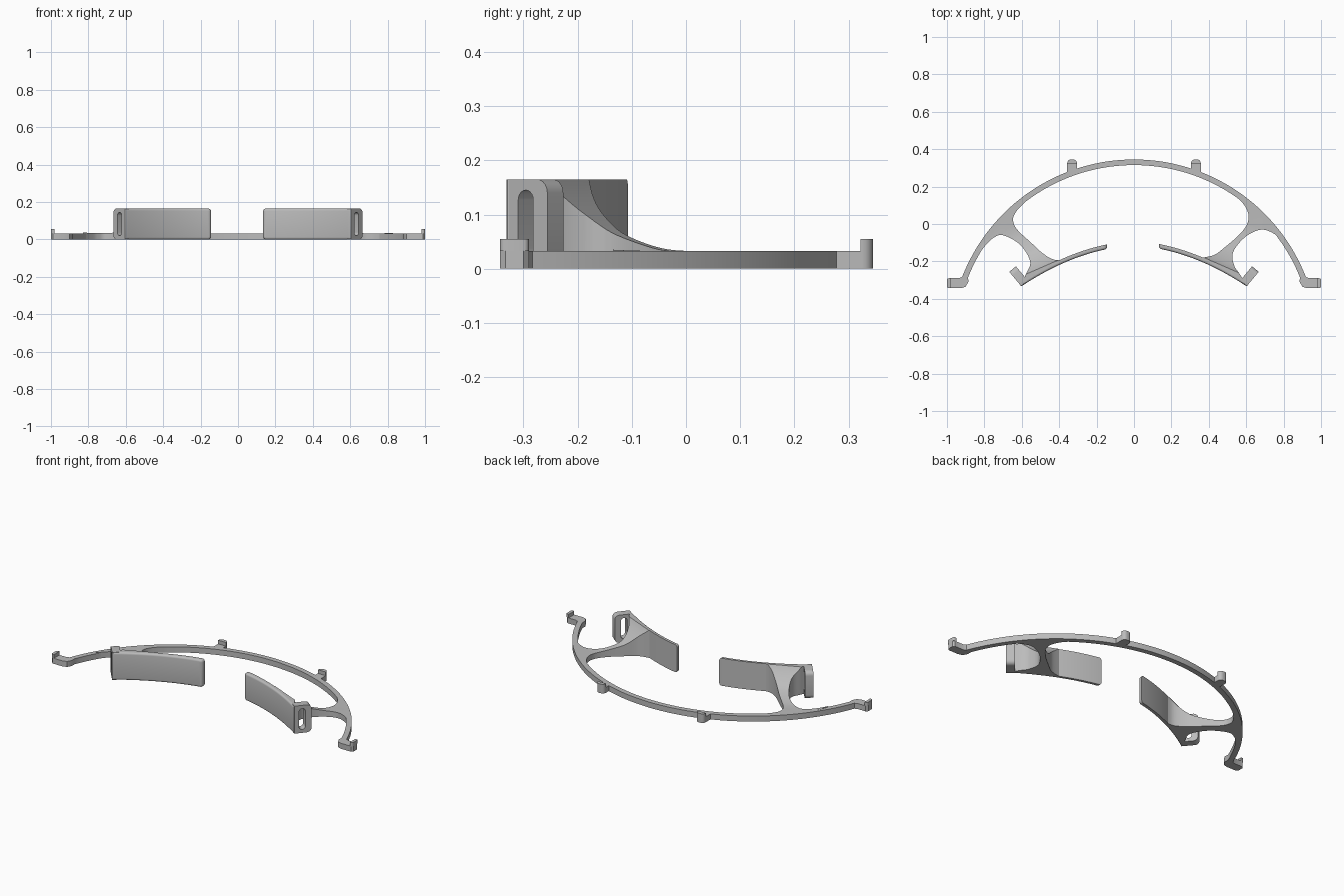
import bpy, bmesh, math
from mathutils import Vector, Matrix

if "Cube" in bpy.data.objects:
    bpy.data.objects.remove(bpy.data.objects["Cube"], do_unlink=True)

grey = bpy.data.materials.new("plain grey")
grey.use_nodes = True
colour = (0.5, 0.5, 0.5, 1)
grey.diffuse_color = colour
grey.node_tree.nodes["Principled BSDF"].inputs["Base Color"].default_value = colour

BAND_Z, HOOK_Z, TOP_Z = 0.033, 0.055, 0.165
ARC_Y, ARC_R = -0.641, 0.986      # centre and outer radius of the band


def finish(name, bm, side=1):
    """Mirror if needed, fix normals and make a smooth-by-angle object."""
    bmesh.ops.scale(bm, vec=(side, 1, 1), verts=bm.verts)
    bmesh.ops.recalc_face_normals(bm, faces=bm.faces)
    mesh = bpy.data.meshes.new(name)
    bm.to_mesh(mesh)
    bm.free()
    mesh.materials.append(grey)
    obj = bpy.data.objects.new(name, mesh)
    bpy.context.collection.objects.link(obj)
    bpy.ops.object.select_all(action='DESELECT')
    obj.select_set(True)
    bpy.context.view_layer.objects.active = obj
    bpy.ops.object.shade_smooth_by_angle(angle=math.radians(32))


def flat(points):
    bm = bmesh.new()
    face = bm.faces.new([bm.verts.new((x, y, 0)) for x, y in points])
    face.normal_update()          # the concave fill needs a valid normal
    bmesh.ops.triangulate(bm, faces=[face])
    return bm


def raise_top(bm, height):
    """Extrude the flat outline upward; height is a function of position."""
    out = bmesh.ops.extrude_face_region(bm, geom=bm.faces[:], use_keep_orig=True)
    for v in out["geom"]:
        if isinstance(v, bmesh.types.BMVert):
            v.co.z = height(v.co)


def prism(name, points, z0, z1, side=1):
    bm = flat(points)
    raise_top(bm, lambda co: z1 - z0)
    bmesh.ops.translate(bm, vec=(0, 0, z0), verts=bm.verts)
    finish(name, bm, side)


def rounded(x0, x1, y0, y1, radii, n=5):
    """Rounded rectangle; radii go anticlockwise from the low corner."""
    pts = []
    corners = ((x0, y0, 1, 1), (x1, y0, -1, 1), (x1, y1, -1, -1), (x0, y1, 1, -1))
    for i, (x, y, sx, sy) in enumerate(corners):
        r = radii[i]
        for k in range(n + 1 if r else 1):
            a = math.pi * (1 + i / 2 + k / n / 2)
            pts.append((x + sx * r + r * math.cos(a), y + sy * r + r * math.sin(a)))
    return pts


def arc(r, a0, a1, n):
    angles = [math.radians(a0 + (a1 - a0) * i / n) for i in range(n + 1)]
    return [(r * math.cos(a), ARC_Y + r * math.sin(a)) for a in angles]


def spline(points, n=6):
    """Smooth path through the given points."""
    p = [Vector(q) for q in [points[0]] + points + [points[-1]]]
    out = []
    for a, b, c, d in zip(p, p[1:], p[2:], p[3:]):
        for i in range(n):
            t = i / n
            out.append(0.5 * (2 * b + (c - a) * t + (2 * a - 5 * b + 4 * c - d) * t ** 2
                              + (3 * b - a - 3 * c + d) * t ** 3))
    return out + [p[-1]]


# Curved band with outward feet at both ends
foot = [(0.919, -0.283), (0.935, -0.29), (0.99, -0.29), (1, -0.3), (1, -0.333),
        (0.99, -0.343), (0.925, -0.343), (0.9, -0.335), (0.886, -0.31)]
half = arc(ARC_R, 90, 22.2, 36) + foot + arc(ARC_R - 0.03, 22, 90, 36)
outline = half + [(-x, y) for x, y in reversed(half[1:-1])]
prism("band", outline, 0, BAND_Z)

# Ramped web: inner edge and outer edge, per side, from above
WEB = {
    1: ([(0.5, 0.18), (0.57, 0.125), (0.61, 0.06), (0.605, 0), (0.56, -0.06),
         (0.487, -0.123), (0.43, -0.165), (0.36, -0.181)],
        [(0.59, -0.31), (0.565, -0.267), (0.535, -0.22), (0.53, -0.15), (0.594, -0.07),
         (0.68, -0.03), (0.754, -0.055), (0.8, -0.1), (0.83, -0.135)]),
    -1: ([(0.53, 0.16), (0.6, 0.1), (0.64, 0.05), (0.645, 0.01), (0.62, -0.035),
          (0.55, -0.1), (0.49, -0.155), (0.43, -0.19), (0.37, -0.19)],
         [(0.6, -0.315), (0.578, -0.268), (0.555, -0.2), (0.61, -0.11), (0.7, -0.06),
          (0.75, -0.073), (0.79, -0.11), (0.83, -0.16)]),
}
AWAY = Vector((0.4, 0.917, 0))    # direction leading from the pad to the band
RAMP = spline([(-0.015, TOP_Z), (0.001, 0.141), (0.03, 0.109), (0.067, 0.079),
               (0.1, 0.062), (0.152, 0.046), (0.2, 0.036), (0.24, BAND_Z)], 3)


def ramp_height(co):
    s = co.dot(AWAY)
    if s <= RAMP[0].x:
        return TOP_Z
    for a, b in zip(RAMP, RAMP[1:]):
        if s <= b.x:
            return a.y + (b.y - a.y) * (s - a.x) / (b.x - a.x)
    return BAND_Z


def web(name, side):
    inner, outer = WEB[side]
    pts = spline(inner) + [(0.45, -0.228), (0.54, -0.28)] + spline(outer)
    bm = flat(pts + arc(ARC_R - 0.015, 33, 56, 10))
    for p in RAMP:
        bmesh.ops.bisect_plane(bm, geom=bm.verts[:] + bm.edges[:] + bm.faces[:],
                               plane_co=AWAY * (p.x / AWAY.length_squared), plane_no=AWAY)
    raise_top(bm, ramp_height)
    finish(name, bm, side)


def pad(name, side, start):
    """Curved plate with rounded inner corners and softened front edges."""
    end, thick = 0.608, 0.025
    bm = bmesh.new()
    bmesh.ops.create_cube(bm, size=1)
    for v in bm.verts:
        v.co = ((start + end) / 2 + v.co.x * (end - start),
                (v.co.y - 0.5) * thick, (v.co.z + 0.5) * TOP_Z)
    corners = [e for e in bm.edges if all(v.co.x < start + 0.01 for v in e.verts)
               and abs(e.verts[0].co.y - e.verts[1].co.y) > 0.01]
    bmesh.ops.bevel(bm, geom=corners, offset=0.015, segments=4, profile=0.5,
                    affect='EDGES')
    front = [e for e in bm.edges if all(v.co.y < -thick / 2 for v in e.verts)]
    bmesh.ops.bevel(bm, geom=front, offset=0.012, segments=4, profile=0.5,
                    affect='EDGES')
    for i in range(1, 24):
        x = start + (end - start) * i / 24
        bmesh.ops.bisect_plane(bm, geom=bm.verts[:] + bm.edges[:] + bm.faces[:],
                               plane_co=(x, 0, 0), plane_no=(1, 0, 0))
    for v in bm.verts:
        d = v.co.x - 0.134
        v.co.y -= 0.107 + 0.192 * d + 0.508 * d * d
    finish(name, bm, side)


def strap_tab(name, side):
    """Upright plate with a rounded far edge and a tall slot."""
    length, thick = 0.098, 0.046
    along = Vector((0.64, 0.768, 0))
    up = Vector((0, 0, 1))
    out = along.cross(up)
    curve = bpy.data.curves.new(name, 'CURVE')
    curve.dimensions, curve.fill_mode, curve.extrude = '2D', 'BOTH', thick / 2
    plate = rounded(0, length, 0, TOP_Z, (0, 0.025, 0.025, 0))
    slot = rounded(0.028, 0.064, 0.02, 0.145, (0.0179,) * 4)
    for loop in (plate, slot):
        s = curve.splines.new('POLY')
        s.points.add(len(loop) - 1)
        for p, (x, y) in zip(s.points, loop):
            p.co = (x, y, 0, 1)
        s.use_cyclic_u = True
    helper = bpy.data.objects.new(name + "_outline", curve)
    bpy.context.collection.objects.link(helper)
    bpy.context.view_layer.update()
    mesh = bpy.data.meshes.new_from_object(
        helper.evaluated_get(bpy.context.evaluated_depsgraph_get()))
    bpy.data.objects.remove(helper)
    bm = bmesh.new()
    bm.from_mesh(mesh)
    bpy.data.meshes.remove(mesh)
    bmesh.ops.remove_doubles(bm, verts=bm.verts, dist=0.0001)
    origin = Vector((0.604, -0.331, 0)) - out * thick / 2
    place = Matrix((along, up, out)).transposed().to_4x4()
    bmesh.ops.transform(bm, matrix=Matrix.Translation(origin) @ place, verts=bm.verts)
    finish(name, bm, side)


for label, side, pad_start in (("left", 1, 0.134), ("right", -1, 0.144)):
    web(label + "_web", side)
    pad(label + "_pad", side, pad_start)
    strap_tab(label + "_strap_tab", side)
    # Pegs on the outside of the band and their upright hooks
    prism(label + "_peg", rounded(0.305, 0.357, 0.275, 0.345, (0, 0, 0.02, 0.02)),
          0, BAND_Z, side)
    prism(label + "_peg_hook", rounded(0.305, 0.357, 0.322, 0.345, (0, 0, 0.02, 0.02)),
          BAND_Z, HOOK_Z, side)
    prism(label + "_foot_hook", rounded(0.982, 1, -0.343, -0.29, (0, 0.01, 0.01, 0)),
          BAND_Z, HOOK_Z, side)
